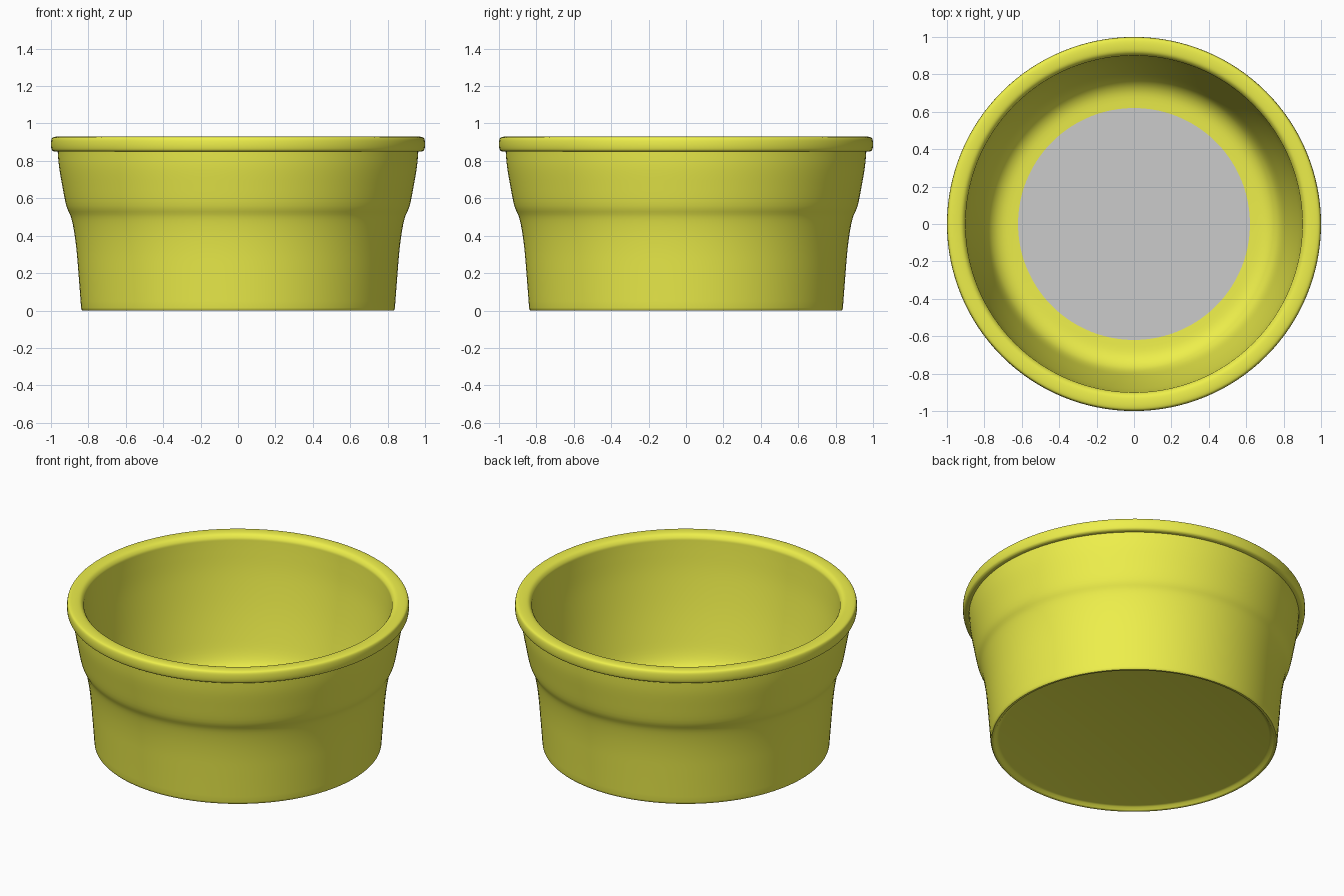
import bpy, bmesh, math

if "Cube" in bpy.data.objects:
    bpy.data.objects.remove(bpy.data.objects["Cube"])

SEG = 128


def smooth_curve(pts, n=4):
    """Catmull-Rom resampling of an (r, z) profile section."""
    p = [pts[0]] + pts + [pts[-1]]
    out = []
    for i in range(1, len(p) - 2):
        for k in range(n):
            t = k / n
            out.append(tuple(0.5 * (2 * b + (c - a) * t + (2 * a - 5 * b + 4 * c - d) * t * t
                                    + (3 * b - a - 3 * c + d) * t ** 3)
                             for a, b, c, d in zip(p[i - 1], p[i], p[i + 1], p[i + 2])))
    return out + [pts[-1]]


def lathe(name, profile, material=None):
    bm = bmesh.new()
    rings = []
    for r, z in profile:
        if r == 0:
            rings.append([bm.verts.new((0, 0, z))] * SEG)
        else:
            rings.append([bm.verts.new((r * math.cos(2 * math.pi * i / SEG),
                                        r * math.sin(2 * math.pi * i / SEG), z))
                          for i in range(SEG)])
    for a, b in zip(rings, rings[1:]):
        for i in range(SEG):
            j = (i + 1) % SEG
            quad = list(dict.fromkeys([a[i], a[j], b[j], b[i]]))
            bm.faces.new(quad)
    me = bpy.data.meshes.new(name)
    bm.to_mesh(me)
    bm.free()
    ob = bpy.data.objects.new(name, me)
    bpy.context.collection.objects.link(ob)
    if material:
        me.materials.append(material)
    bpy.context.view_layer.objects.active = ob
    ob.select_set(True)
    bpy.ops.object.shade_smooth_by_angle(angle=math.radians(40))
    ob.select_set(False)
    return ob


yellow = bpy.data.materials.new("yellow_glaze")
yellow.diffuse_color = (0.85, 0.86, 0.07, 1)
yellow.use_nodes = True
yellow.node_tree.nodes["Principled BSDF"].inputs["Base Color"].default_value = yellow.diffuse_color

# Shallow recessed underside and foot ring
foot = [(0, 0.02), (0.79, 0.02), (0.805, 0.016), (0.815, 0.003), (0.82, 0), (0.832, 0), (0.837, 0.005)]
# Outer wall with its soft shoulder
outer = smooth_curve([(0.839, 0.015), (0.853, 0.2), (0.863, 0.32), (0.876, 0.42), (0.893, 0.5),
                      (0.918, 0.56), (0.94, 0.67), (0.957, 0.77), (0.964, 0.85)])
# Rounded rim
rim = smooth_curve([(0.985, 0.85), (0.996, 0.86), (1.0, 0.888), (0.996, 0.918), (0.982, 0.928),
                    (0.95, 0.93), (0.92, 0.924), (0.903, 0.905), (0.9, 0.885)])
# Inner wall curving into the floor
inner = smooth_curve([(0.898, 0.85), (0.885, 0.7), (0.855, 0.5), (0.82, 0.32), (0.79, 0.2),
                      (0.755, 0.14), (0.70, 0.108), (0.62, 0.1)])
lathe("bowl", foot + outer + rim + inner, yellow)

# Grey inner floor
lathe("floor_disc", [(0.62, 0.1), (0, 0.1)])
